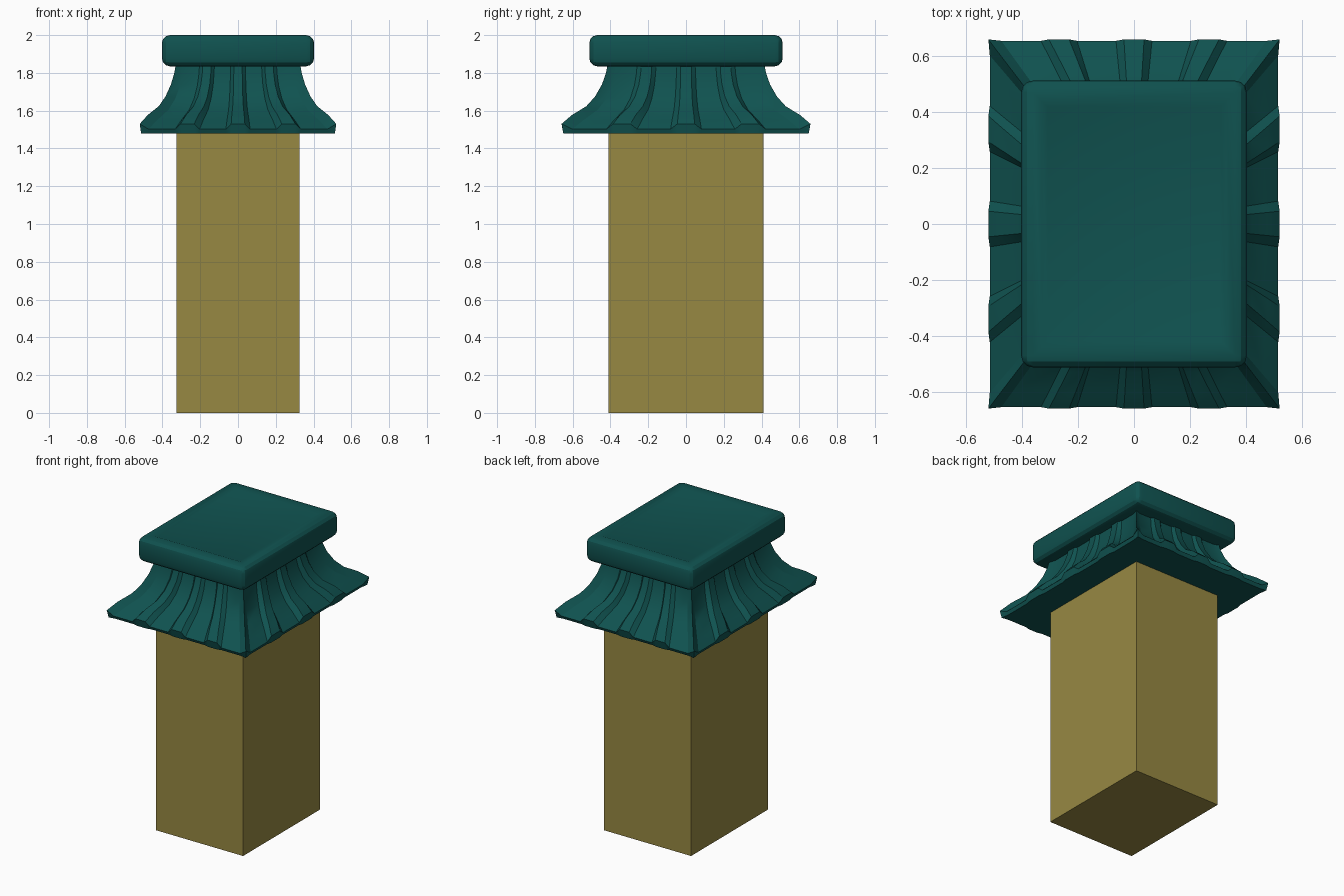
import bpy, bmesh
from mathutils import Vector

if "Cube" in bpy.data.objects:
    bpy.data.objects.remove(bpy.data.objects["Cube"])


def material(name, rgb):
    m = bpy.data.materials.new(name)
    m.diffuse_color = (*rgb, 1)
    m.use_nodes = True
    m.node_tree.nodes["Principled BSDF"].inputs["Base Color"].default_value = m.diffuse_color
    return m


tan = material("tan_stone", (0.31, 0.25, 0.055))
teal = material("dark_teal", (0.005, 0.085, 0.08))


def make_object(name, bm, mat, smooth=None):
    bmesh.ops.recalc_face_normals(bm, faces=bm.faces)
    me = bpy.data.meshes.new(name)
    bm.to_mesh(me)
    bm.free()
    me.materials.append(mat)
    ob = bpy.data.objects.new(name, me)
    bpy.context.collection.objects.link(ob)
    if smooth:
        bpy.ops.object.select_all(action='DESELECT')
        ob.select_set(True)
        bpy.context.view_layer.objects.active = ob
        bpy.ops.object.shade_smooth_by_angle(angle=smooth)
    return ob


def box(hx, hy, z0, z1):
    bm = bmesh.new()
    bmesh.ops.create_cube(bm, size=1)
    for v in bm.verts:
        v.co = (v.co.x * 2 * hx, v.co.y * 2 * hy, (z0 + z1) / 2 + v.co.z * (z1 - z0))
    return bm


# Square pillar
make_object("pillar", box(0.325, 0.41, 0, 1.49), tan)

# Rounded cap with a shallow dished top
bm = box(0.403, 0.512, 1.835, 2.0)
bmesh.ops.bevel(bm, geom=bm.edges[:], offset=0.042, segments=3, profile=0.5, affect='EDGES')
bm.normal_update()
top = [max((f for f in bm.faces if f.normal.z > 0.99), key=lambda f: f.calc_area())]
bmesh.ops.inset_region(bm, faces=top, thickness=0.045)
bmesh.ops.inset_region(bm, faces=top, thickness=0.03, depth=-0.008)
make_object("cap", bm, teal, 0.5)

# Flared skirt: rings of (half width, z, rib push outward, rib lift)
rings = [(0.505, 1.48, 0.008, 0.0), (0.515, 1.502, 0.005, 0.028),
         (0.465, 1.55, 0.012, 0.028), (0.40, 1.605, 0.02, 0.018),
         (0.36, 1.665, 0.024, 0.01), (0.333, 1.735, 0.022, 0.004),
         (0.32, 1.80, 0.017, 0.0), (0.315, 1.86, 0.012, 0.0)]
RATIO = 1.27

# Positions along one side (-1 to 1) with rib height 0..1; three ribs and a corner ridge
side = [(-1, 1), (-0.92, 0)]
for c in (-0.52, 0, 0.52):
    side += [(c - 0.125, 0), (c - 0.07, 1), (c + 0.07, 1), (c + 0.125, 0)]
side.append((0.92, 0))


def ring_points(hx, z, push, lift):
    hy = hx * RATIO
    pts = []
    for k in range(4):
        n = [Vector((0, -1, 0)), Vector((1, 0, 0)), Vector((0, 1, 0)), Vector((-1, 0, 0))][k]
        d = Vector((-n.y, n.x, 0))
        half, dist = (hx, hy) if k % 2 == 0 else (hy, hx)
        for t, r in side:
            # ribs on the long sides are a little slimmer relative to the side
            p = n * dist + d * (half * t) + n * (push * r)
            if t == -1:
                p -= d * push
            p.z = z + lift * r
            pts.append(p)
    return pts


bm = bmesh.new()
loops = [[bm.verts.new(p) for p in ring_points(*r)] for r in rings]
count = len(loops[0])
for a, b in zip(loops, loops[1:]):
    for i in range(count):
        j = (i + 1) % count
        bm.faces.new((a[i], a[j], b[j], b[i]))
bm.faces.new(loops[0])
bm.faces.new(loops[-1])
make_object("flared_skirt", bm, teal, 0.45)
